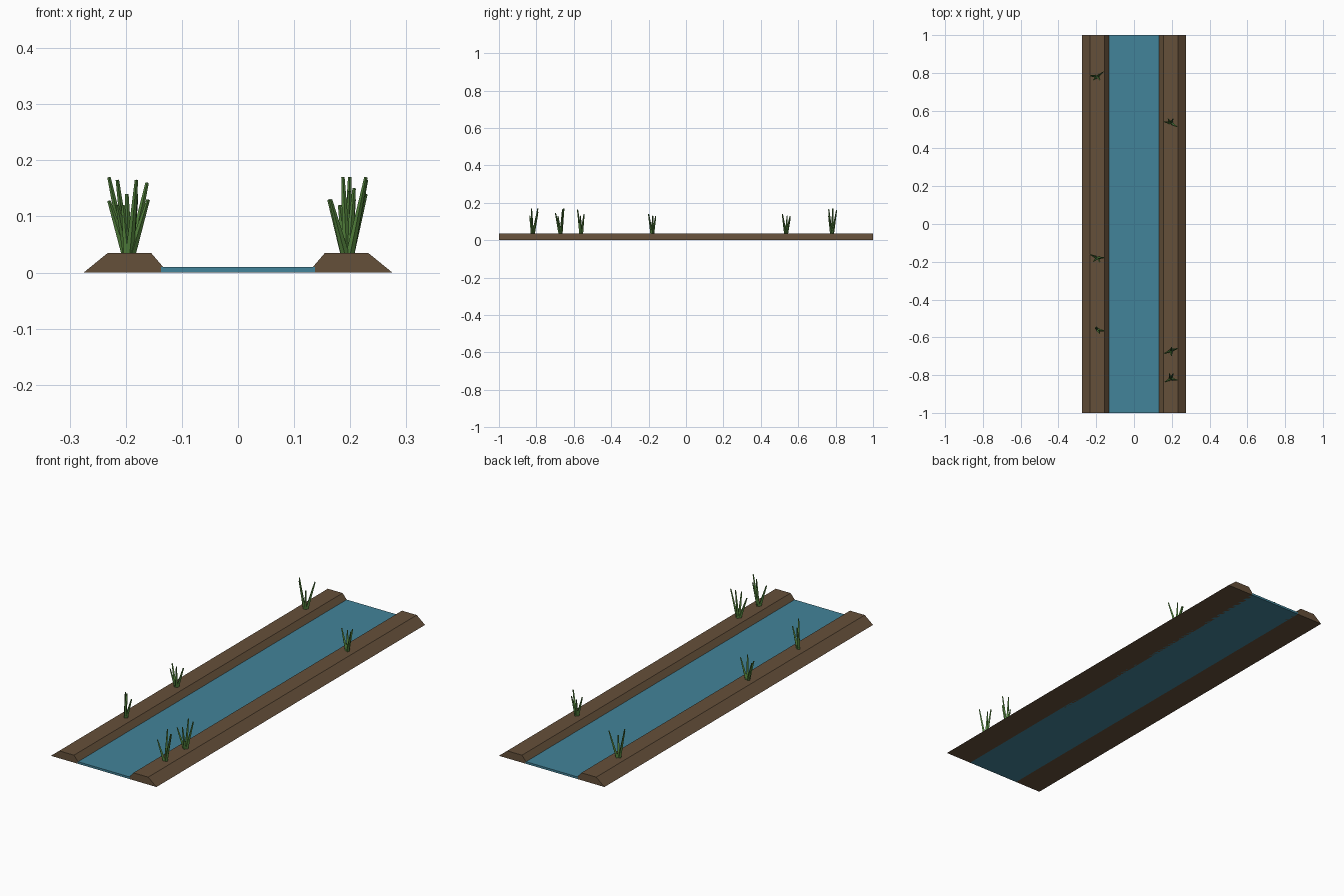
import bpy, bmesh
from mathutils import Vector

if "Cube" in bpy.data.objects:
    bpy.data.objects.remove(bpy.data.objects["Cube"])


def material(name, color):
    m = bpy.data.materials.new(name)
    m.diffuse_color = color
    m.use_nodes = True
    m.node_tree.nodes["Principled BSDF"].inputs["Base Color"].default_value = m.diffuse_color
    return m


SOIL = material("soil", (0.13, 0.08, 0.042, 1))
WATER = material("water", (0.055, 0.23, 0.32, 1))
GREEN = material("reed_green", (0.085, 0.22, 0.045, 1))


def add_object(name, bm, mat):
    bmesh.ops.recalc_face_normals(bm, faces=bm.faces)
    mesh = bpy.data.meshes.new(name)
    bm.to_mesh(mesh)
    bm.free()
    mesh.materials.append(mat)
    ob = bpy.data.objects.new(name, mesh)
    bpy.context.collection.objects.link(ob)
    return ob


def extrude_profile(name, profile, mat):
    bm = bmesh.new()
    face = bm.faces.new([bm.verts.new((x, -1, z)) for x, z in profile])
    ext = bmesh.ops.extrude_face_region(bm, geom=[face])["geom"]
    bmesh.ops.translate(bm, vec=(0, 2, 0),
                        verts=[v for v in ext if isinstance(v, bmesh.types.BMVert)])
    # extrusion keeps the start face as the front cap
    return add_object(name, bm, mat)


# Water strip
extrude_profile("water", [(-0.137, 0), (0.137, 0), (0.137, 0.01), (-0.137, 0.01)], WATER)

# Earth banks, mirrored left and right
BANK = [(0.125, 0), (0.275, 0), (0.232, 0.035), (0.155, 0.035)]
for side, name in ((-1, "left_bank"), (1, "right_bank")):
    extrude_profile(name, [(side * x, z) for x, z in BANK], SOIL)


def blade(bm, base, tip, r0=0.0075, r1=0.003, sides=4):
    axis = tip - base
    rot = Vector((0, 0, 1)).rotation_difference(axis).to_matrix().to_4x4()
    rot.translation = (base + tip) / 2
    bmesh.ops.create_cone(bm, cap_ends=True, segments=sides, radius1=r0,
                          radius2=r1, depth=axis.length, matrix=rot)


# Reed tufts: centre x, y and blade tips as (dx, dy, top height)
TUFTS = [
    (-0.195, 0.78, [(0.033, 0.025, 0.16), (-0.035, 0.005, 0.17), (-0.02, -0.017, 0.165), (0.014, -0.017, 0.13)]),
    (-0.195, -0.18, [(0.035, 0.002, 0.13), (-0.035, 0.018, 0.128), (-0.02, -0.018, 0.12), (0.014, -0.02, 0.14)]),
    (-0.195, -0.56, [(-0.003, 0.015, 0.14), (0.035, -0.005, 0.13), (0.014, -0.02, 0.165), (-0.01, 0.012, 0.12)]),
    (0.195, 0.535, [(-0.033, 0.006, 0.13), (0.033, -0.02, 0.14), (-0.014, 0.022, 0.12), (0.012, 0.022, 0.13)]),
    (0.195, -0.67, [(0.034, 0.01, 0.165), (-0.033, -0.015, 0.13), (0.004, -0.028, 0.145), (0.004, 0.017, 0.17)]),
    (0.195, -0.82, [(-0.008, 0.028, 0.17), (0.012, 0.028, 0.15), (-0.03, -0.015, 0.13), (0.033, -0.006, 0.17)]),
]
for i, (x, y, tips) in enumerate(TUFTS, 1):
    bm = bmesh.new()
    for dx, dy, h in tips:
        blade(bm, Vector((x + dx * 0.15, y + dy * 0.15, 0.033)), Vector((x + dx, y + dy, h)))
    add_object(f"reed_tuft_{i}", bm, GREEN)
